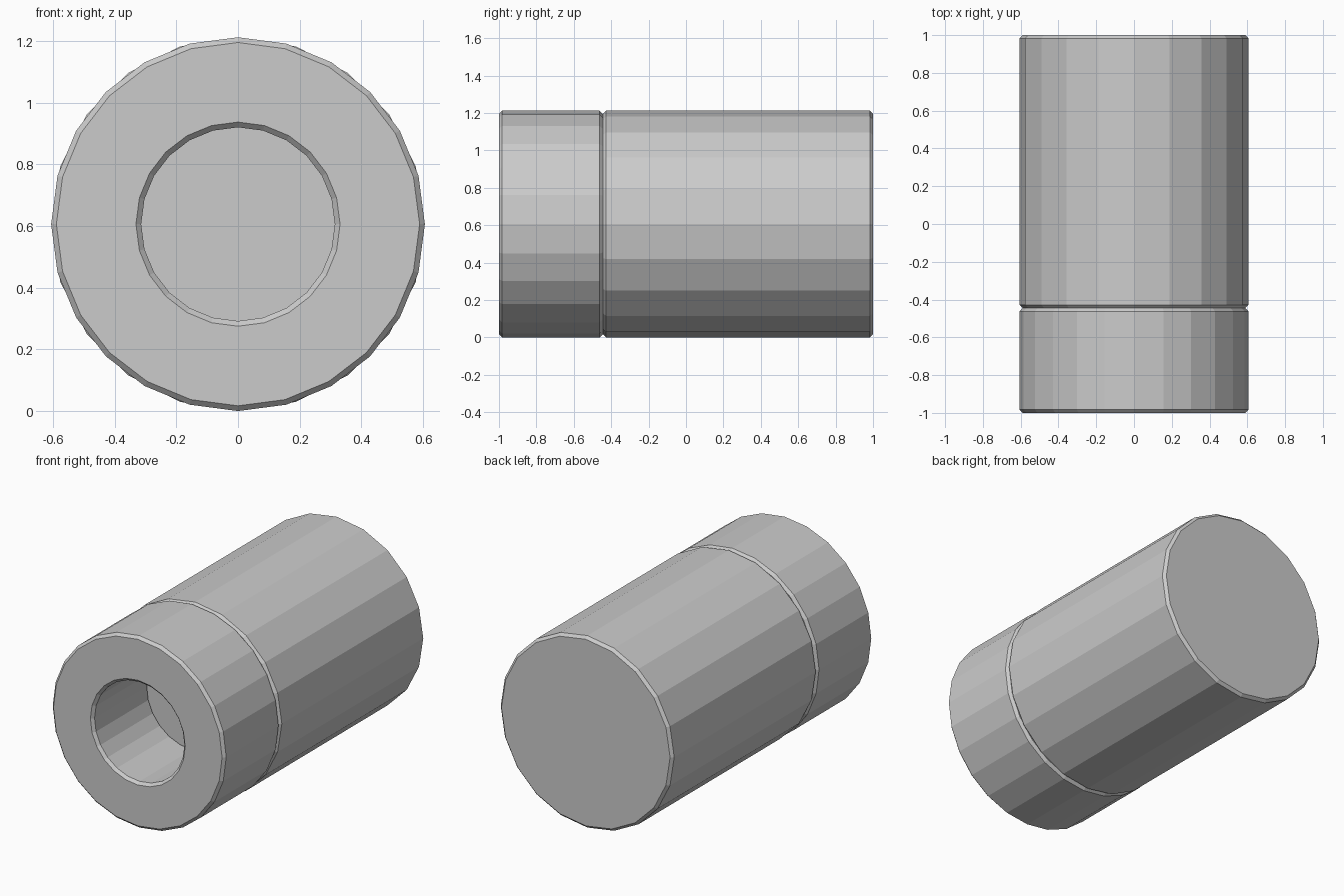
import bpy, bmesh
from math import sin, cos, tau

if "Cube" in bpy.data.objects:
    bpy.data.objects.remove(bpy.data.objects["Cube"])

R = 0.606      # outer radius, also the axis height
BORE = 0.314   # bore radius
C = 0.017      # chamfer size
JOINT = -0.445 # where the two parts meet


def lathe(name, profile, sides, closed):
    """Revolve (radius, y) points round the lengthwise axis, flat shaded."""
    bm = bmesh.new()
    rings = [[bm.verts.new((r * sin(tau * i / sides), y, R + r * cos(tau * i / sides)))
              for i in range(sides)] for r, y in profile]
    pairs = list(zip(rings, rings[1:]))
    if closed:
        pairs.append((rings[-1], rings[0]))
    else:
        bm.faces.new(rings[0])
        bm.faces.new(rings[-1])
    for a, b in pairs:
        for i in range(sides):
            j = (i + 1) % sides
            bm.faces.new((a[i], a[j], b[j], b[i]))
    bmesh.ops.recalc_face_normals(bm, faces=bm.faces)
    mesh = bpy.data.meshes.new(name)
    bm.to_mesh(mesh)
    bm.free()
    obj = bpy.data.objects.new(name, mesh)
    bpy.context.collection.objects.link(obj)
    return obj


# Front collar: 24-sided tube with every rim chamfered
lathe("front_collar", [
    (BORE + C, -1), (R - C, -1), (R, -1 + C),
    (R, JOINT - C), (R - C, JOINT), (BORE + C, JOINT),
    (BORE, JOINT - C), (BORE, -1 + C)], 24, True)

# Rear body: solid 20-sided cylinder, its front face closes the bore
lathe("rear_body", [
    (R - C, JOINT), (R, JOINT + C), (R, 1 - C), (R - C, 1)], 20, False)
